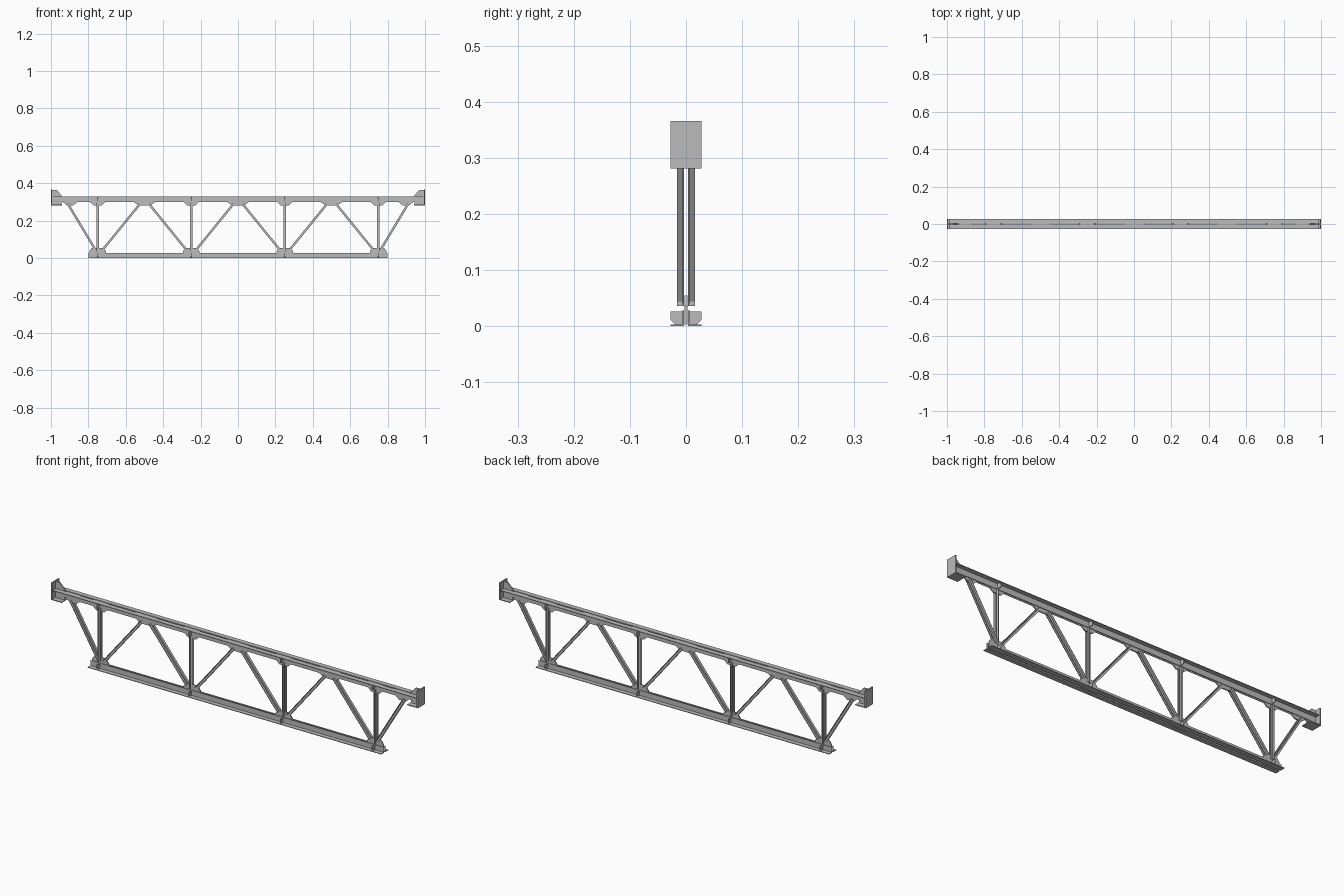
import bpy, bmesh, math
from mathutils import Vector

if "Cube" in bpy.data.objects:
    bpy.data.objects.remove(bpy.data.objects["Cube"])

steel = bpy.data.materials.new("grey_steel")
steel.diffuse_color = (0.5, 0.5, 0.5, 1)
steel.use_nodes = True
steel.node_tree.nodes["Principled BSDF"].inputs["Base Color"].default_value = steel.diffuse_color

G = 0.004      # half of the gap between paired angles
W = 0.028      # half width of chords and end plates
TOP, LOW = 0.33, 0.30


def prism(name, pts, offset):
    """Solid from a 3D outline swept along an offset vector."""
    bm = bmesh.new()
    face = bm.faces.new([bm.verts.new(p) for p in pts])
    ext = bmesh.ops.extrude_face_region(bm, geom=[face])
    moved = [v for v in ext["geom"] if isinstance(v, bmesh.types.BMVert)]
    bmesh.ops.translate(bm, verts=moved, vec=offset)
    bmesh.ops.recalc_face_normals(bm, faces=bm.faces)
    me = bpy.data.meshes.new(name)
    bm.to_mesh(me)
    bm.free()
    me.materials.append(steel)
    ob = bpy.data.objects.new(name, me)
    bpy.context.collection.objects.link(ob)
    return ob


def plate_xz(name, pts, half=0.003):
    return prism(name, [(x, -half, z) for x, z in pts], Vector((0, 2 * half, 0)))


def box(name, x0, x1, y0, y1, z0, z1):
    return prism(name, [(x0, y0, z0), (x1, y0, z0), (x1, y1, z0), (x0, y1, z0)],
                 Vector((0, 0, z1 - z0)))


def angle_pair(name, a, b, out, flat, t, side=1, centred=True):
    """Two back-to-back L bars from a to b (x, z); out/flat are leg lengths."""
    a, b = Vector((a[0], 0, a[1])), Vector((b[0], 0, b[1]))
    d = (b - a).normalized()
    n = Vector((-d.z, 0, d.x)) * side       # in-plane direction to the outstanding leg
    s = flat / 2 if centred else 0
    prof = [(G, s), (G + out, s), (G + out, s - t), (G + t, s - t), (G + t, s - flat), (G, s - flat)]
    for label, m in (("front", -1), ("back", 1)):
        prism(f"{name}_{label}", [a + n * v + Vector((0, m * u, 0)) for u, v in prof], b - a)


# chords
angle_pair("top_chord", (-0.99, TOP), (0.99, TOP), W - G, TOP - LOW, 0.003, 1, False)
angle_pair("bottom_chord", (-0.8, 0), (0.8, 0), W - G, 0.028, 0.003, -1, False)

# verticals with gussets and chord stiffeners
for i, x in enumerate((-0.75, -0.25, 0.25, 0.75)):
    angle_pair(f"vertical_{i}", (x, 0.036), (x, 0.298), 0.012, 0.012, 0.002,
               1 if x < 0 else -1)
    plate_xz(f"upper_gusset_{i}", [(x - .04, TOP - .002), (x - .04, .298), (x - .022, .282),
                                   (x + .022, .282), (x + .04, .298), (x + .04, TOP - .002)])
    plate_xz(f"lower_gusset_{i}", [(x - .045, .003), (x - .045, .036), (x - .03, .055),
                                   (x + .03, .055), (x + .045, .036), (x + .045, .003)])
    for m in (-1, 1):
        for label, base, up in (("lower", 0.003, 1), ("upper", TOP - 0.003, -1)):
            prof = [(G, 0), (.019, 0), (W, .009), (W, .023), (G, .023)]
            prism(f"{label}_stiffener_{i}", [(x - .0015, m * y, base + up * z) for y, z in prof],
                  Vector((0.003, 0, 0)))

# diagonals meeting at the mid-bay top nodes
for i, x in enumerate((-0.5, 0, 0.5)):
    for m in (-1, 1):
        angle_pair(f"diagonal_{i}", (x + m * .022, .292), (x + m * .222, .046),
                   0.012, 0.012, 0.002, m)
    plate_xz(f"diagonal_gusset_{i}", [(x - .056, TOP - .002), (x - .056, .298), (x - .033, .282),
                                      (x + .033, .282), (x + .056, .298), (x + .056, TOP - .002)])

# both ends: sloping bar, gusset, bearing seat and end plate
for s in (-1, 1):
    angle_pair("end_diagonal", (s * .911, .292), (s * .761, .042), 0.012, 0.012, 0.002, -s)
    plate_xz("end_gusset", [(s * x, z) for x, z in
             ((.86, TOP - .002), (.86, .298), (.88, .282), (.915, .282), (.935, .298), (.935, TOP - .002))])
    box("end_plate", s * .994, s, -W, W, .281, .366)
    box("seat_plate", s * .942, s * .994, -W, W, .281, .285)
    plate_xz("seat_web", [(s * x, z) for x, z in
             ((.994, .285), (.945, .285), (.945, .338), (.97, .364), (.994, .364))])
